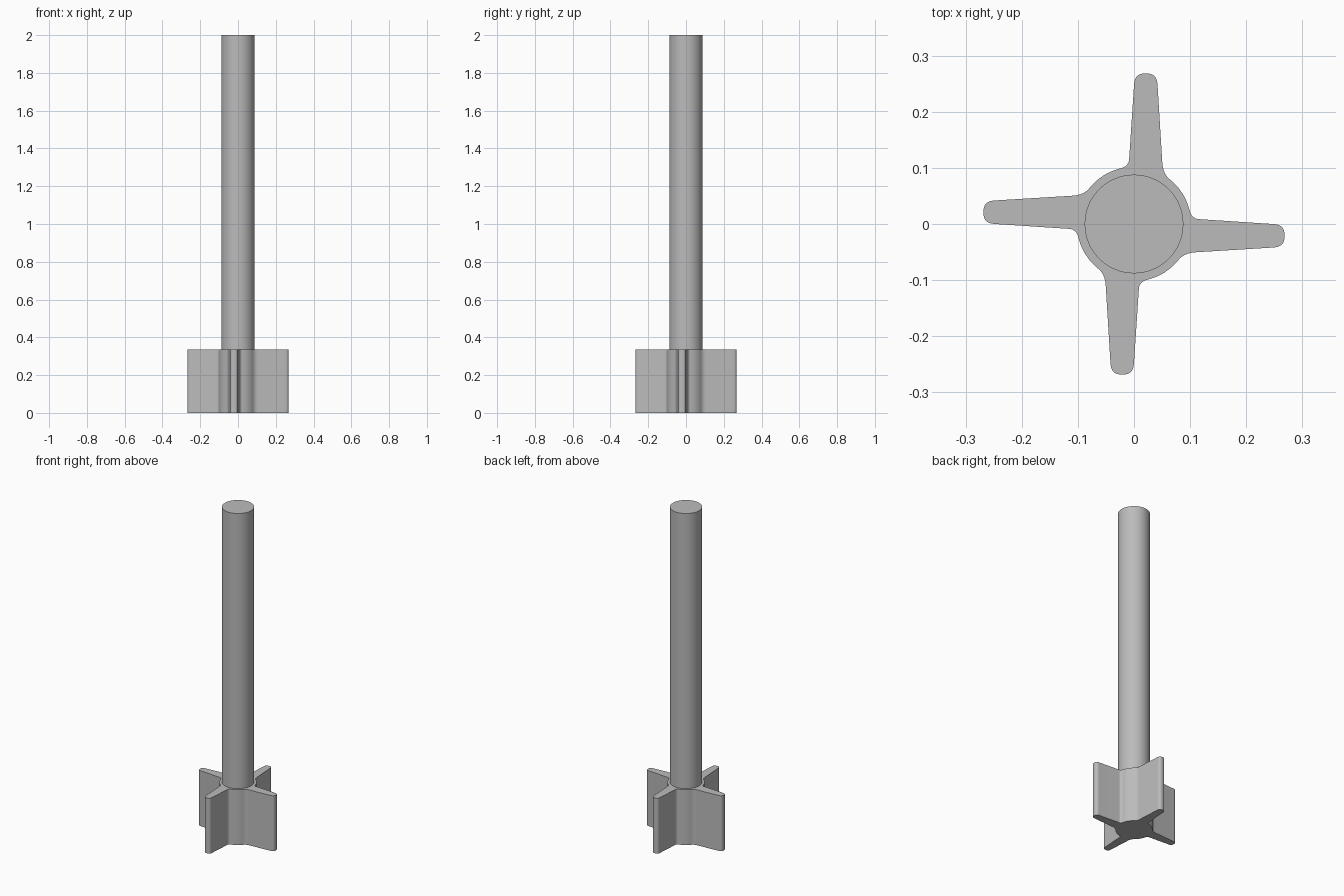
import bpy
import bmesh
from math import cos, sin, pi, radians
from mathutils import Vector, Matrix

SHAFT_R, HUB_R = 0.088, 0.102
HUB_TOP, TOTAL = 0.335, 2.0

old = bpy.data.objects.get("Cube")
if old:
    bpy.data.objects.remove(old, do_unlink=True)

steel = bpy.data.materials.new("grey steel")
steel.use_nodes = True
grey = (0.5, 0.5, 0.5, 1)
steel.diffuse_color = grey
steel.node_tree.nodes["Principled BSDF"].inputs["Base Color"].default_value = grey


def curve(a, c, b, steps=8):
    """Rounded corner from a to b, pulled towards c."""
    a, c, b = Vector(a), Vector(c), Vector(b)
    return [a * (1 - t) ** 2 + c * 2 * t * (1 - t) + b * t * t
            for t in (i / steps for i in range(steps + 1))]


def polar(deg, r=HUB_R):
    return Vector((r * cos(radians(deg)), r * sin(radians(deg))))


def extrude(name, outline, z0, z1):
    """Closed prism with smooth curved walls and sharp rims."""
    bm = bmesh.new()
    face = bm.faces.new([bm.verts.new((p.x, p.y, z0)) for p in outline])
    res = bmesh.ops.extrude_face_region(bm, geom=[face], use_keep_orig=True)
    top = [v for v in res["geom"] if isinstance(v, bmesh.types.BMVert)]
    bmesh.ops.translate(bm, verts=top, vec=(0, 0, z1 - z0))
    bmesh.ops.recalc_face_normals(bm, faces=bm.faces)
    mesh = bpy.data.meshes.new(name)
    bm.to_mesh(mesh)
    bm.free()
    mesh.materials.append(steel)
    obj = bpy.data.objects.new(name, mesh)
    bpy.context.collection.objects.link(obj)
    bpy.ops.object.select_all(action="DESELECT")
    bpy.context.view_layer.objects.active = obj
    obj.select_set(True)
    bpy.ops.object.shade_smooth_by_angle(angle=radians(30))
    return obj


# One tapered, offset blade with root fillets and rounded tip, plus hub arc
start, end = 52, 103.5
blade = curve(polar(start), (0.052, 0.09), (0.0505, 0.108))
blade += curve((0.042, 0.247), (0.041, 0.268), (0.025, 0.268))
blade += curve((0.017, 0.268), (0.001, 0.268), (0.0, 0.247))
blade += curve((-0.0087, 0.115), (-0.01, 0.1025), polar(end))
arc = 90 + start - end
blade += [polar(end + arc * i / 10) for i in range(1, 10)]

# Four blades around the hub
outline = []
for k in range(4):
    turn = Matrix.Rotation(k * pi / 2, 2)
    outline += [turn @ p for p in blade]
extrude("cutter_head", outline, 0, HUB_TOP)

# Plain round shaft, seated in the head
extrude("shaft", [polar(360 * i / 64, SHAFT_R) for i in range(64)], HUB_TOP - 0.03, TOTAL)
